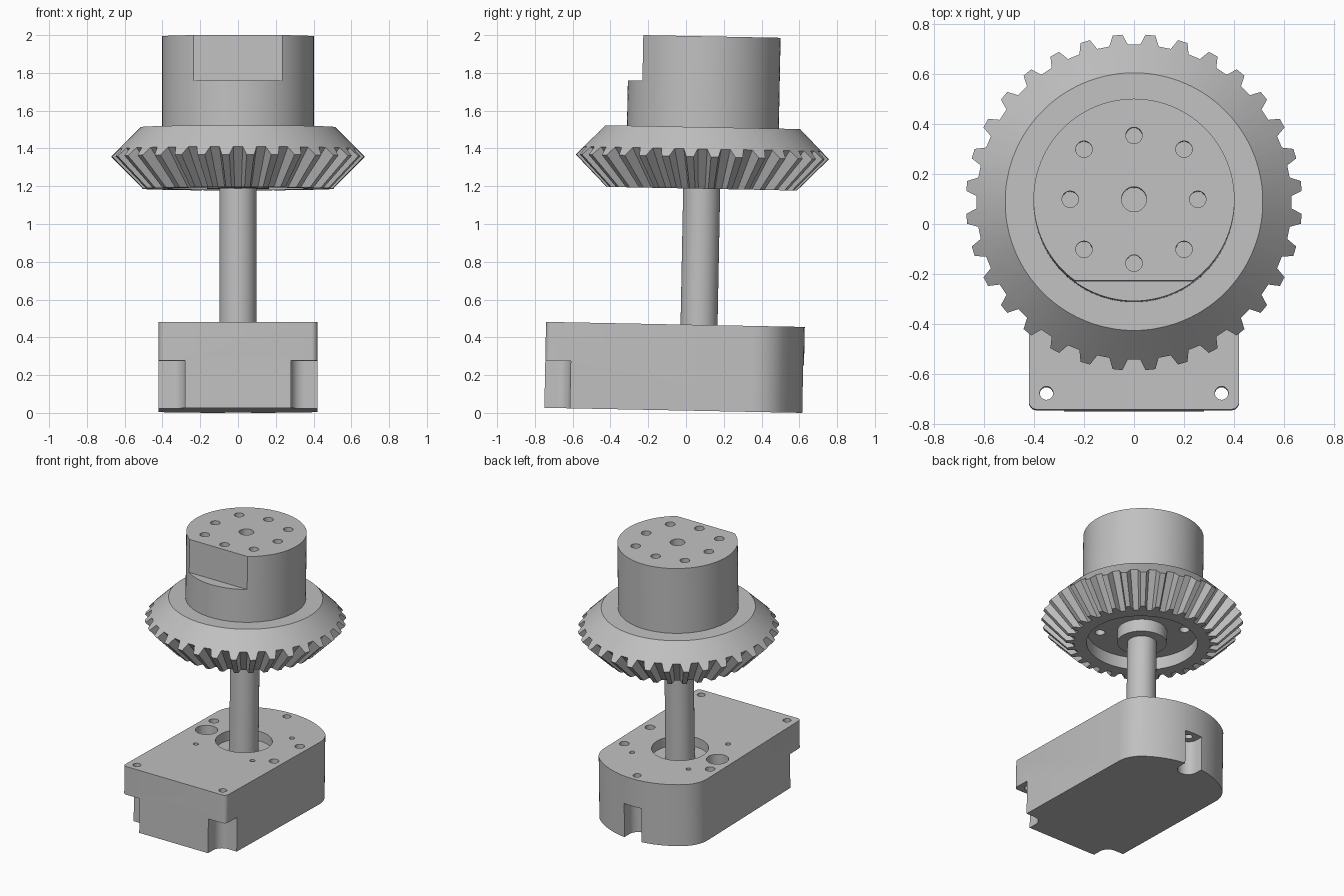
import bpy, bmesh
from math import pi, sin, cos, sqrt, atan2
from mathutils import Matrix

cube = bpy.data.objects.get("Cube")
if cube:
    bpy.data.objects.remove(cube, do_unlink=True)

# Single grey material
grey = bpy.data.materials.new("machined grey")
grey.use_nodes = True
COLOUR = (0.53, 0.53, 0.53, 1)
grey.diffuse_color = COLOUR
grey.node_tree.nodes["Principled BSDF"].inputs["Base Color"].default_value = COLOUR

# The whole assembly leans slightly back
LEAN = Matrix.Translation((0, 0.06, 0.011)) @ Matrix.Rotation(-0.0196, 4, 'X')


def make(name, bm):
    bmesh.ops.recalc_face_normals(bm, faces=bm.faces)
    mesh = bpy.data.meshes.new(name)
    bm.to_mesh(mesh)
    bm.free()
    mesh.materials.append(grey)
    obj = bpy.data.objects.new(name, mesh)
    bpy.context.collection.objects.link(obj)
    return obj


def prism(name, outline, z0, z1):
    bm = bmesh.new()
    face = bm.faces.new([bm.verts.new((x, y, z0)) for x, y in outline])
    top = bmesh.ops.extrude_face_region(bm, geom=[face])["geom"]
    bmesh.ops.translate(bm, vec=(0, 0, z1 - z0),
                        verts=[v for v in top if isinstance(v, bmesh.types.BMVert)])
    return make(name, bm)


def arc(cx, cy, r, a0, a1, n):
    return [(cx + r * cos(a0 + (a1 - a0) * i / n),
             cy + r * sin(a0 + (a1 - a0) * i / n)) for i in range(n + 1)]


def cylinder(name, x, y, r, z0, z1, n=24):
    return prism(name, arc(x, y, r, 0, 2 * pi, n)[:-1], z0, z1)


def cut(obj, cutter):
    cutter.hide_render = True
    mod = obj.modifiers.new("cut", 'BOOLEAN')
    mod.operation = 'DIFFERENCE'
    mod.solver = 'EXACT'
    mod.object = cutter
    bpy.context.view_layer.objects.active = obj
    bpy.ops.object.modifier_apply(modifier=mod.name)
    bpy.data.objects.remove(cutter, do_unlink=True)


def drill(obj, x, y, r, z0, z1, n=20):
    cut(obj, cylinder("drill", x, y, r, z0, z1, n))


def finish(obj):
    bpy.ops.object.select_all(action='DESELECT')
    obj.select_set(True)
    bpy.context.view_layer.objects.active = obj
    bpy.ops.object.shade_smooth_by_angle(angle=0.5)
    obj.matrix_world = LEAN


# Gearbox housing: square front, large rear arc blended into the sides
W, FRONT, REAR, H = 0.42, -0.81, 0.56, 0.455
FILLET, EDGE = 0.2, 0.03
fx = W - FILLET
fy = sqrt((REAR - FILLET) ** 2 - fx ** 2)
blend = atan2(fy, fx)
half = arc(W - EDGE, FRONT + EDGE, EDGE, -pi / 2, 0, 5)
half += arc(fx, fy, FILLET, 0, blend, 8)
half += arc(0, 0, REAR, blend, pi / 2, 10)[1:]
outline = half + [(-x, y) for x, y in reversed(half[:-1])]
housing = prism("gearbox_housing", outline, 0, H)

# Screw pockets under the front corners and the rear
PX, PY, PR, PH = 0.35, -0.745, 0.07, 0.25
for s in (1, -1):
    pocket = arc(PX, PY, PR, pi / 2, pi, 8) + [(PX - PR, -1), (0.6, -1), (0.6, PY + PR)]
    cut(housing, prism("pocket", [(s * x, y) for x, y in pocket], -0.1, PH))
    drill(housing, s * PX, PY, 0.027, PH - 0.05, 0.6)
cut(housing, prism("pocket", arc(0, 0.5, PR, pi, 2 * pi, 14) + [(PR, 0.8), (-PR, 0.8)], -0.1, PH))
drill(housing, 0, 0.5, 0.027, PH - 0.05, 0.6)

# Bore, bearing pockets and screw holes in the housing top
drill(housing, 0, 0, 0.19, H - 0.07, 0.6, 48)
drill(housing, -0.305, 0, 0.075, H - 0.1, 0.6, 28)
for x, y in ((0.35, 0.15), (0.35, -0.15), (-0.35, 0.15)):
    drill(housing, x, y, 0.033, H - 0.1, 0.6)
for x in (-0.23, 0.23):
    for y in (-0.23, 0.23):
        drill(housing, x, y, 0.018, H - 0.1, 0.6, 16)
finish(housing)

# Drive shaft
finish(cylinder("drive_shaft", 0, 0, 0.098, H - 0.1, 1.3, 48))

# Bevel gear: rings of (root radius, root z, tip radius, tip z)
TEETH = 32
Z0, Z1 = 1.176, 1.502
FLOOR = Z0 + 0.09
rings = [(0.515, Z1, 0.515, Z1), (0.63, 1.387, 0.672, 1.345),
         (0.452, Z0, 0.505, Z0), (0.37, Z0, 0.37, Z0),
         (0.37, FLOOR, 0.37, FLOOR), (0.165, FLOOR, 0.165, FLOOR),
         (0.165, Z0, 0.165, Z0)]
bm = bmesh.new()
loops = []
for root_r, root_z, tip_r, tip_z in rings:
    loop = []
    for t in range(TEETH):
        for offset, tip in ((-0.30, 0), (-0.15, 1), (0.15, 1), (0.30, 0)):
            a = (t + 0.5 + offset) * 2 * pi / TEETH
            r, z = (tip_r, tip_z) if tip else (root_r, root_z)
            loop.append(bm.verts.new((r * cos(a), r * sin(a), z)))
    loops.append(loop)
for upper, lower in zip(loops, loops[1:]):
    for i in range(len(upper)):
        j = (i + 1) % len(upper)
        bm.faces.new((upper[i], upper[j], lower[j], lower[i]))
bm.faces.new(loops[0])
bm.faces.new(loops[-1])
gear = make("bevel_gear", bm)
for x in (-0.2, 0.2):
    for y in (-0.2, 0.2):
        drill(gear, x, y, 0.033, FLOOR - 0.05, FLOOR + 0.1)
finish(gear)

# Upper hub with a flat cut on the front
TOP, STEP = 1.983, 1.742
hub = cylinder("upper_hub", 0, 0, 0.402, Z1 - 0.02, TOP, 96)
cut(hub, prism("flat", [(-1, -1), (1, -1), (1, -0.325), (-1, -0.325)], STEP, 2.2))

# Centre hole and ring of eight mounting holes
drill(hub, 0, 0, 0.05, TOP - 0.2, 2.2, 28)
for k in range(8):
    r = 0.283 if k % 2 else 0.255
    drill(hub, r * cos(k * pi / 4), r * sin(k * pi / 4), 0.033, TOP - 0.12, 2.2)
finish(hub)
